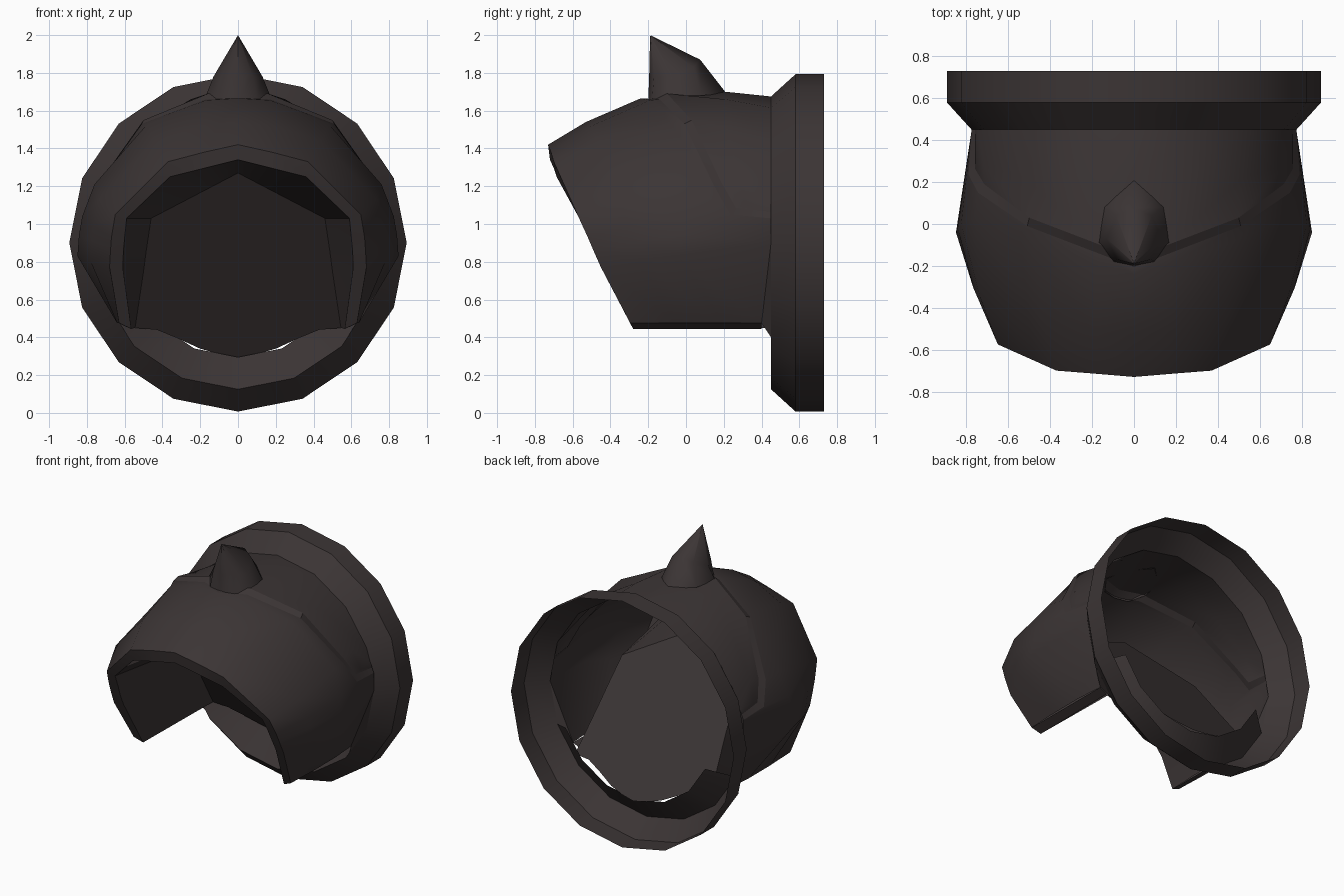
import bpy, bmesh, math

if "Cube" in bpy.data.objects:
    bpy.data.objects.remove(bpy.data.objects["Cube"])

mat = bpy.data.materials.new("dark brown grey")
mat.diffuse_color = (0.044, 0.035, 0.035, 1)
mat.use_nodes = True
mat.node_tree.nodes["Principled BSDF"].inputs["Base Color"].default_value = mat.diffuse_color


def build(name, *grids, mirror=True, angle=32):
    """Skin each grid (rows of points) with quads; mirror across x."""
    bm = bmesh.new()
    for rows in grids:
        vs = [[bm.verts.new(p) for p in row] for row in rows]
        for r0, r1 in zip(vs, vs[1:]):
            for i in range(len(r0) - 1):
                bm.faces.new((r0[i], r0[i + 1], r1[i + 1], r1[i]))
    bmesh.ops.remove_doubles(bm, verts=bm.verts, dist=0.0005)
    bmesh.ops.recalc_face_normals(bm, faces=bm.faces)
    me = bpy.data.meshes.new(name)
    bm.to_mesh(me)
    bm.free()
    me.materials.append(mat)
    ob = bpy.data.objects.new(name, me)
    bpy.context.collection.objects.link(ob)
    bpy.ops.object.select_all(action='DESELECT')
    bpy.context.view_layer.objects.active = ob
    ob.select_set(True)
    bpy.ops.object.shade_smooth_by_angle(angle=math.radians(angle))
    if mirror:
        ob.modifiers.new("mirror", 'MIRROR').use_clip = True
    return ob


def lathe(profile, a0, a1, n, cz=0.9):
    """Rows of points turned around the y axis; profile is (radius, y)."""
    angs = [math.radians(a0 + (a1 - a0) * i / n) for i in range(n + 1)]
    return [[(r * math.cos(a), y, cz + r * math.sin(a)) for a in angs] for r, y in profile]


# Neck ring: thin 16-sided band with a chamfered front
build("neck_ring", lathe([(0.775, 0.45), (0.893, 0.58), (0.893, 0.73)], 0, 360, 16), mirror=False)

# Lower lip inside the ring, running along the bottom only
build("neck_lip", lathe([(0.775, 0.45), (0.605, 0.58)], -157.5, -22.5, 6), mirror=False)

# Hood: half rows from the front rim to the back seam, top to bottom
rim = [(0, -.73, 1.42), (.18, -.715, 1.38), (.37, -.70, 1.33), (.65, -.575, 1.05),
       (.67, -.52, .93), (.675, -.49, .86), (.68, -.45, .77), (.63, -.295, .475)]
brow = [(0, -.53, 1.54), (.2, -.51, 1.515), (.44, -.46, 1.44), (.735, -.35, 1.13),
        (.765, -.31, .99), (.775, -.28, .91), (.78, -.24, .80), (.64, -.05, .475)]
crown = [(0, -.24, 1.665), (.17, -.19, 1.655), (.48, -.08, 1.53), (.76, .03, 1.21),
         (.825, 0, 1.04), (.842, -.02, .94), (.85, -.04, .83), (.64, .2, .475)]
seam = [(0, -.205, 1.66), (.17, -.14, 1.66), (.51, -.01, 1.53), (.745, .15, 1.2),
        (.79, .235, 1.05), (.775, .45, 1.03), (.775, .45, .90), (.625, .40, .475)]
build("hood", [rim, brow, crown, seam])

# Small flap where the hood sides drop to meet the ring
build("hood_flap", [[(.775, .45, .90), (.625, .40, .475)], [(.716, .45, .603), (.58, .45, .40)]])

# Collar plate behind the seam, and the narrow step between the two plates
edge = [(0, -.15, 1.69), (.16, -.10, 1.69), (.50, .03, 1.55), (.715, .19, 1.215),
        (.76, .265, 1.085), (.76, .45, 1.065)]
mid = [(0, .21, 1.70), (.25, .21, 1.66), (.52, .22, 1.50), (.72, .28, 1.24),
       (.76, .32, 1.10), (.76, .45, 1.07)]
back = [(0, .45, 1.675), (.297, .45, 1.616), (.548, .45, 1.448), (.716, .45, 1.197),
        (.745, .45, 1.10), (.76, .45, 1.07)]
build("seam_step", [seam[:6], edge], angle=25)
build("collar", [edge, mid, back])


# Face opening: rim thickness, tapering lining and underside strip
def on_panel(x, z):
    """Point on the slanted plane that closes the opening."""
    return (x, 0.60 - 0.72 * (z - 0.30), z)


inner = [(0, -.72, 1.34), (.18, -.70, 1.295), (.36, -.685, 1.25), (.59, -.565, 1.03),
         (.60, -.515, .93), (.607, -.48, .85), (.61, -.44, .77), (.565, -.28, .445)]
sides = [on_panel(x, z) for x, z in [(0, 1.27), (.115, 1.21), (.23, 1.15), (.46, 1.03),
                                     (.475, .93), (.487, .85), (.50, .75), (.545, .45)]]
build("face_rim", [rim, inner])
build("face_lining", [inner, sides])
build("hood_underside", [[rim[7], inner[7]], [seam[7], (.57, .40, .445)]],
      [[inner[7], (.57, .40, .445)], [sides[7], sides[7][:1] + (.46, .45)]][:1])

# Slanted panel closing the opening, with a rounded lower edge
low = [on_panel(x, z) for x, z in [(.43, .44), (.32, .395), (.2, .34), (.1, .312), (0, .295)]]
outline = sides[1:] + low
points = [sides[0]] + outline[:-1] + [low[-1]] + [(-x, y, z) for x, y, z in reversed(outline[:-1])]
bm = bmesh.new()
bm.faces.new([bm.verts.new(p) for p in points])
bmesh.ops.recalc_face_normals(bm, faces=bm.faces)
panel_mesh = bpy.data.meshes.new("face_panel")
bm.to_mesh(panel_mesh)
bm.free()
panel_mesh.materials.append(mat)
bpy.context.collection.objects.link(bpy.data.objects.new("face_panel", panel_mesh))

# Crest spike: base ring, shoulder ring, tip
base = [(0, -.20, 1.65), (.10, -.18, 1.65), (.17, -.09, 1.68), (.14, .08, 1.68), (0, .215, 1.69)]
shoulder = [(0, -.195, 1.78), (.08, -.17, 1.78), (.13, -.07, 1.78), (.085, .04, 1.83), (0, .075, 1.87)]
tip = [(0, -.19, 2.0)]
near_tip = [(x * .02, -.19 + (y + .19) * .02, 2 + (z - 2) * .02) for x, y, z in shoulder]
build("crest_spike", [base, shoulder, near_tip], angle=70)
